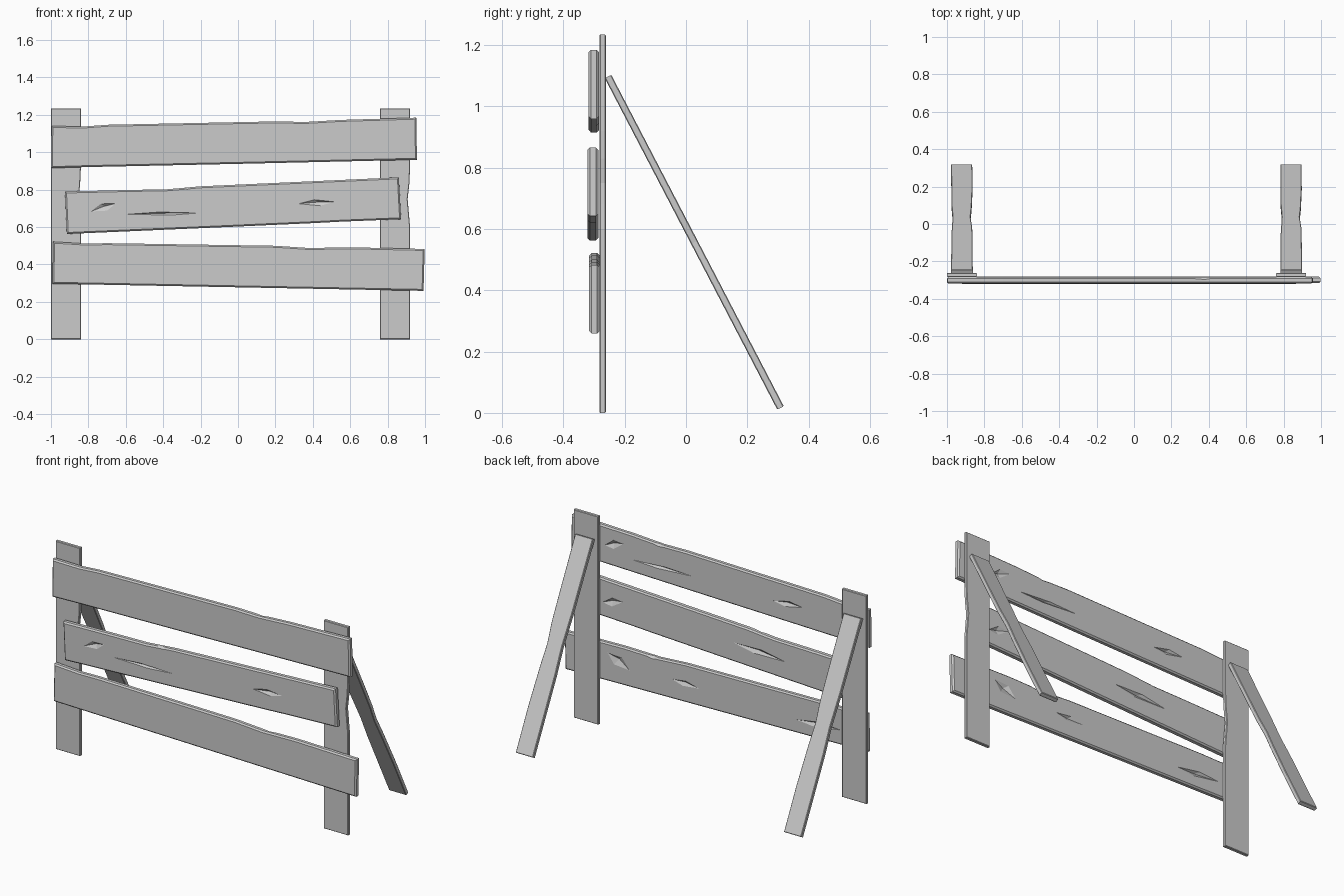
import bpy, bmesh, math
from mathutils import Matrix, Vector

if "Cube" in bpy.data.objects:
    bpy.data.objects.remove(bpy.data.objects["Cube"])


def board(name, outline, y_mid, thick, bevel, matrix=Matrix()):
    """Extrude an (x, z) outline through y and chamfer its rims."""
    bm = bmesh.new()
    y0 = y_mid - thick / 2
    face = bm.faces.new([bm.verts.new((x, y0, z)) for x, z in outline])
    ext = bmesh.ops.extrude_face_region(bm, geom=[face])
    new = [v for v in ext["geom"] if isinstance(v, bmesh.types.BMVert)]
    bmesh.ops.translate(bm, verts=new, vec=(0, thick, 0))
    bmesh.ops.recalc_face_normals(bm, faces=bm.faces)
    rim = [e for e in bm.edges if abs(e.verts[0].co.y - e.verts[1].co.y) < 1e-5]
    bmesh.ops.bevel(bm, geom=rim, offset=bevel, segments=1, affect='EDGES', profile=0.5)
    bm.transform(matrix)
    bmesh.ops.recalc_face_normals(bm, faces=bm.faces)
    me = bpy.data.meshes.new(name)
    bm.to_mesh(me)
    bm.free()
    ob = bpy.data.objects.new(name, me)
    bpy.context.collection.objects.link(ob)
    return ob


def carve(ob, cuts):
    """Cut diamond gouges: (x, y, z, length, height, tilt in degrees, depth)."""
    bm = bmesh.new()
    for x, y, z, length, height, tilt, depth in cuts:
        rot = Matrix.Translation((x, y, z)) @ Matrix.Rotation(math.radians(-tilt), 4, 'Y')
        a, b = length / 2, height / 2
        ring = [bm.verts.new(rot @ Vector(p)) for p in
                ((-a, 0, 0), (a * .2, 0, -b), (a, 0, 0), (-a * .1, 0, b))]
        for s in (-1, 1):
            tip = bm.verts.new(rot @ Vector((a * .1, s * depth, b * .2)))
            for i in range(4):
                bm.faces.new((ring[i], ring[(i + 1) % 4], tip))
    bmesh.ops.recalc_face_normals(bm, faces=bm.faces)
    me = bpy.data.meshes.new("gouge_cutter")
    bm.to_mesh(me)
    bm.free()
    cutter = bpy.data.objects.new("gouge_cutter", me)
    bpy.context.collection.objects.link(cutter)
    cutter.hide_render = True
    mod = ob.modifiers.new("gouges", 'BOOLEAN')
    mod.operation = 'DIFFERENCE'
    mod.solver = 'EXACT'
    mod.object = cutter
    dg = bpy.context.evaluated_depsgraph_get()
    dg.update()
    baked = bpy.data.meshes.new_from_object(ob.evaluated_get(dg))
    ob.modifiers.clear()
    ob.data = baked
    bpy.data.objects.remove(cutter)


# Upright posts (worn outer edge) and the leaning braces behind them
post = [(-.08, 0), (.08, 0), (.08, .6), (.073, .68), (.067, .75), (.076, .83),
        (.08, .92), (.08, 1.235), (-.08, 1.235)]
brace = [(-.058, -.61), (.055, -.61), (.057, -.35), (.052, -.12), (.046, 0),
         (.055, .12), (.057, .3), (.058, .61), (-.058, .61), (-.056, .2), (-.05, 0), (-.056, -.15)]
for side, x in (("left", -.92), ("right", .84)):
    board(side + "_post", post, -.272, .021, .003, Matrix.Translation((x, 0, 0)))
    lean = Matrix.Translation((x, .027, .557)) @ Matrix.Rotation(math.radians(27.5), 4, 'X')
    board(side + "_brace", brace, 0, .024, .003, lean)

# Three crooked planks with gouges and a chipped top edge
top = board("top_plank", [(-1, .915), (-.8, .921), (0, .938), (.957, .96), (.953, 1.185),
            (.55, 1.173), (.36, 1.162), (.2, 1.165), (-.7, 1.147), (-.82, 1.138), (-.998, 1.14)],
            -.301, .034, .008)
mid = board("middle_plank", [(-.915, .563), (0, .603), (.42, .622), (.55, .629), (.872, .642),
            (.86, .866), (-.2, .818), (-.38, .802), (-.6, .798), (-.925, .79)],
            -.304, .036, .008)
low = board("bottom_plank", [(-.993, .297), (0, .278), (.992, .259), (.998, .483),
            (.6, .492), (.38, .488), (.2, .5), (-.7, .514), (-.82, .512), (-.988, .522)],
            -.299, .034, .008)

carve(top, [(.67, -.284, 1.085, .13, .05, -18, .014), (.35, -.284, 1.03, .38, .02, -1, .012),
            (-.47, -.284, 1.036, .19, .036, -3, .014), (.36, -.284, 1.165, .2, .03, 2, .02)])
mid_front, mid_back = -.322, -.286
carve(mid, [(-.72, mid_front, .705, .14, .045, 18, .014), (-.4, mid_front, .672, .38, .018, 1, .012),
            (.42, mid_front, .73, .19, .034, 3, .014), (-.29, mid_front, .812, .2, .022, 3, .02),
            (.68, mid_back, .74, .14, .05, -15, .014), (-.28, mid_back, .70, .34, .035, 4, .014)])
carve(low, [(.64, -.282, .40, .16, .07, 25, .014), (.2, -.282, .385, .18, .035, 3, .012),
            (-.67, -.282, .375, .28, .035, -3, .014), (.4, -.282, .491, .2, .03, -2, .02)])
